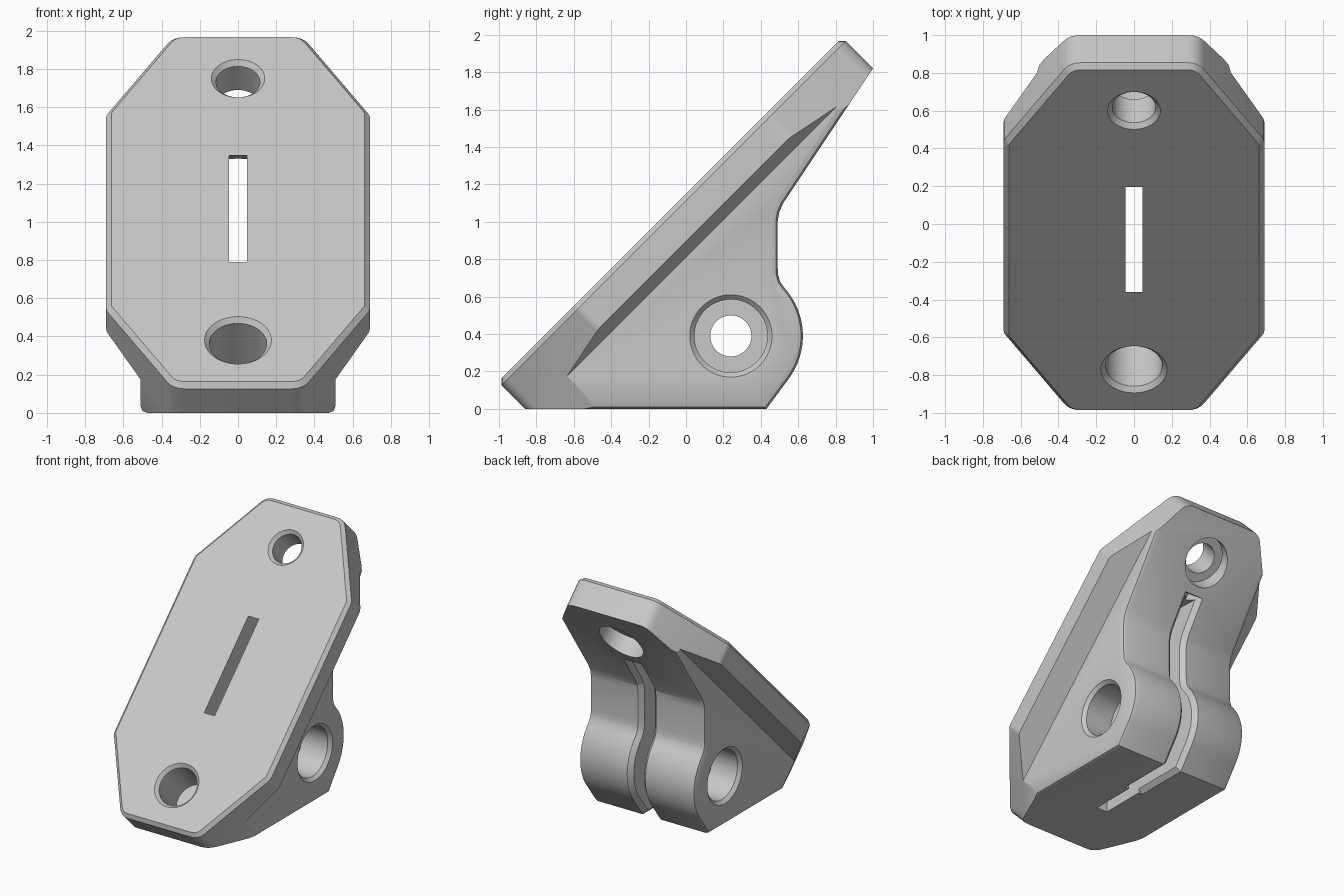
import bpy, bmesh
from math import sin, cos, pi, radians, sqrt, asin
from mathutils import Vector

if "Cube" in bpy.data.objects:
    bpy.data.objects.remove(bpy.data.objects["Cube"], do_unlink=True)

grey = bpy.data.materials.new("light_grey")
grey.use_nodes = True
grey.diffuse_color = (0.58, 0.58, 0.58, 1)
grey.node_tree.nodes["Principled BSDF"].inputs["Base Color"].default_value = (0.58, 0.58, 0.58, 1)

FACE = 1.15                      # sloped face is z = y + FACE
AXIS = Vector((0, 1, -1)).normalized()    # into the sloped face
ALONG = Vector((0, 1, 1)).normalized()    # up the sloped face
ORIGIN = Vector((0, -FACE / 2, FACE / 2))


def loft(name, rings):
    """Closed solid through rings of equal point count."""
    bm = bmesh.new()
    vs = [[bm.verts.new(p) for p in ring] for ring in rings]
    n = len(vs[0])
    for a, b in zip(vs, vs[1:]):
        for i in range(n):
            j = (i + 1) % n
            bm.faces.new((a[i], a[j], b[j], b[i]))
    bm.faces.new(vs[0])
    bm.faces.new(vs[-1])
    bmesh.ops.recalc_face_normals(bm, faces=bm.faces)
    me = bpy.data.meshes.new(name)
    bm.to_mesh(me)
    bm.free()
    me.materials.append(grey)
    ob = bpy.data.objects.new(name, me)
    bpy.context.collection.objects.link(ob)
    return ob


def normals(pts):
    """Mitred outward normals of a counter-clockwise outline."""
    out = []
    for i, p in enumerate(pts):
        a = (p - pts[i - 1]).normalized()
        b = (pts[(i + 1) % len(pts)] - p).normalized()
        na, nb = Vector((a.y, -a.x)), Vector((b.y, -b.x))
        out.append((na + nb) / (1 + na.dot(nb)))
    return out


def offset(pts, d):
    return [p + n * d for p, n in zip(pts, normals(pts))]


def lathe(name, origin, axis, steps, n=64):
    """Round cutter from (radius, depth) steps along an axis."""
    axis = Vector(axis).normalized()
    u = axis.orthogonal().normalized()
    v = axis.cross(u)
    return loft(name, [[Vector(origin) + axis * d + (u * cos(2 * pi * i / n) + v * sin(2 * pi * i / n)) * r
                        for i in range(n)] for r, d in steps])


def combine(target, other, op):
    m = target.modifiers.new(op, 'BOOLEAN')
    m.operation, m.object, m.solver = op, other, 'EXACT'
    bpy.ops.object.select_all(action='DESELECT')
    bpy.context.view_layer.objects.active = target
    target.select_set(True)
    bpy.ops.object.modifier_apply(modifier=m.name)
    bpy.data.objects.remove(other, do_unlink=True)


# Side outline (y, z): base, round knuckle, neck and sloping back
arc = [(0.24 + 0.385 * cos(radians(a)), 0.39 + 0.385 * sin(radians(a))) for a in range(-38, 43, 5)]
neck = [(0.503, 0.68), (0.493, 0.715), (0.49, 0.76), (0.49, 1.0), (0.498, 1.05), (0.52, 1.1)]
side = [Vector(p) for p in [(-1.3, 0), (0.43, 0)] + arc + neck + [(1.2, 2.12), (1.1, 2.35)]]
rims = [(0.51, 0.035), (0.5, 0.01), (0.475, 0)]
stations = [(-x, i) for x, i in rims] + [(x, i) for x, i in reversed(rims)]
body = loft("angled_mount", [[(x, p.x, p.y) for p in offset(side, -i)] for x, i in stations])

# Wide plate with slanted underside
half = [(0.8, -0.1), (0.8, 0.143), (0.5, 0.243), (0.45, 0.15)]
section = half + [(-x, n) for x, n in reversed(half)]
plate = loft("plate", [[ORIGIN + Vector((x, 0, 0)) + AXIS * n + ALONG * t for x, n in section]
                       for t in (-1.2, 2.6)])
combine(body, plate, 'UNION')

# Eight-sided outline trims both, with a bevelled front rim
LOW, HIGH, CUT = -0.86 / sqrt(2), 2.82 / sqrt(2), 0.58
corners = [Vector(p) for p in [(0.34, LOW), (0.69, LOW + CUT), (0.69, HIGH - CUT), (0.34, HIGH),
                               (-0.34, HIGH), (-0.69, HIGH - CUT), (-0.69, LOW + CUT), (-0.34, LOW)]]
octagon = []
for i, c in enumerate(corners):
    r = 0.06 if abs(c.x) < 0.5 else 0.02
    a = c + (corners[i - 1] - c).normalized() * r
    b = c + (corners[(i + 1) % 8] - c).normalized() * r
    octagon += [a * (1 - k) ** 2 + c * 2 * k * (1 - k) + b * k * k for k in (0, 0.25, 0.5, 0.75, 1)]
trim = loft("trim", [[ORIGIN + Vector((p.x, 0, 0)) + ALONG * p.y + AXIS * n for p in offset(octagon, -i)]
                     for n, i in ((0, 0.027), (0.027, 0), (1.9, 0))])
combine(body, trim, 'INTERSECT')

# Slit between the two knuckles, with flared rear edges
W, TOP = 0.046, 1.33
slit = loft("slit", [[(x, -0.36, -0.2), (x, 1.3, -0.2), (x, 1.3, TOP - 0.04), (x, 0.6, TOP), (x, 0.1, TOP + 0.02),
                      (x, -0.36, TOP + 0.02)] for x in (-W, W)])
combine(body, slit, 'DIFFERENCE')
ns = normals(side)
path = [(Vector((0.0, 0)), Vector((0, -1)))] + list(zip(side[1:-2], ns[1:-2]))
path.append((Vector((0.52 + (TOP - 1.1) / 1.5, TOP)), Vector((1.5, -1)).normalized()))
flare = loft("flare", [[(0, *(p - n * 0.08)), (0.1, *(p + n * 0.02)), (-0.1, *(p + n * 0.02))] for p, n in path])
combine(body, flare, 'DIFFERENCE')

# Upright keyhole with chamfered mouths
R, S, MID = 0.14, 0.045, -0.05
open_a = asin(S / R)


def bend(cx, cy, r, a, b, n):
    return [Vector((cx + r * cos(a + (b - a) * i / n), cy + r * sin(a + (b - a) * i / n))) for i in range(n + 1)]


key = (bend(0, MID, R, -pi / 2 + open_a, pi / 2 - open_a, 20) + bend(0, 0.28 - S, S, 0, pi, 10)
       + bend(0, MID, R, pi / 2 + open_a, 1.5 * pi - open_a, 20) + bend(0, -0.37 + S, S, pi, 2 * pi, 10))


def key_ring(grow, z, tilt):
    return [(q.x, q.y, z + p.y * tilt) for p, q in zip(key, offset(key, grow))]


keyhole = loft("keyhole", [key_ring(0.045, -0.02, 0), key_ring(0, 0.03, 0),
                           key_ring(0, FACE - 0.035, 1), key_ring(0.05, FACE + 0.035, 1)])
combine(body, keyhole, 'DIFFERENCE')

# Screw holes in the sloped face: upper one counterbored from behind, lower one blind
upper = lathe("upper_hole", (0, 0.6, 0.6 + FACE), AXIS,
              [(0.165, -0.025), (0.115, 0.025), (0.115, 0.2), (0.18, 0.2), (0.18, 0.8)])
combine(body, upper, 'DIFFERENCE')
lower = lathe("lower_hole", (0, -0.77, -0.77 + FACE), AXIS,
              [(0.2, -0.025), (0.15, 0.025), (0.15, 0.33)])
combine(body, lower, 'DIFFERENCE')

# Pivot bore across the knuckles, counterbored on both sides
bore_half = [(0.245, 0.535), (0.195, 0.485), (0.195, 0.26), (0.11, 0.26)]
bore = lathe("pivot_bore", (0, 0.24, 0.39), (1, 0, 0),
             [(r, -x) for r, x in bore_half] + [(r, x) for r, x in reversed(bore_half)])
combine(body, bore, 'DIFFERENCE')

body.select_set(True)
bpy.context.view_layer.objects.active = body
bpy.ops.object.shade_smooth_by_angle(angle=radians(28))
